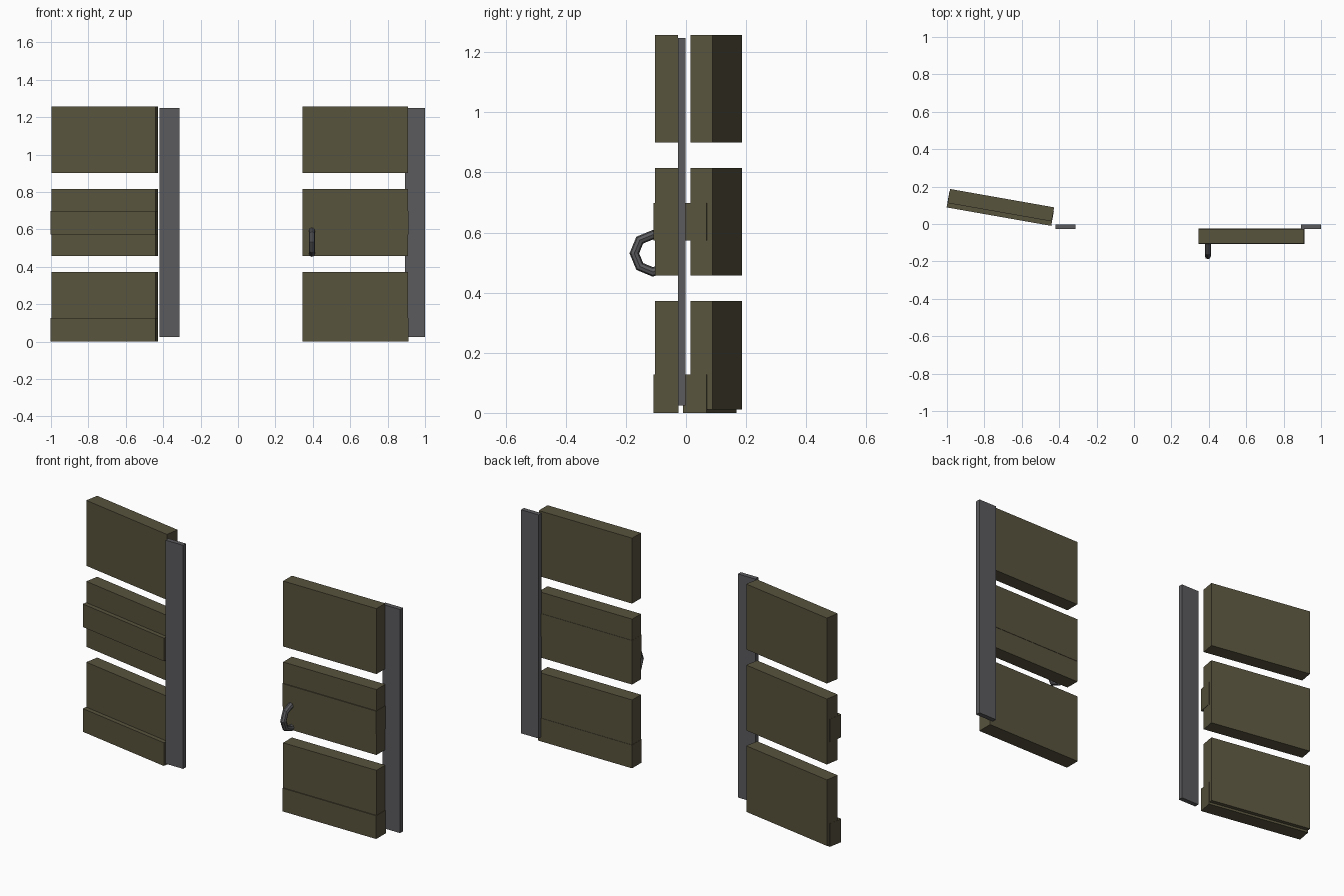
import bpy, math
from mathutils import Matrix, Vector

if "Cube" in bpy.data.objects:
    bpy.data.objects.remove(bpy.data.objects["Cube"])


def material(name, rgb):
    m = bpy.data.materials.new(name)
    m.diffuse_color = (*rgb, 1)
    m.use_nodes = True
    m.node_tree.nodes["Principled BSDF"].inputs["Base Color"].default_value = m.diffuse_color
    return m


wood = material("olive_wood", (0.098, 0.087, 0.048))
metal = material("grey_metal", (0.105, 0.105, 0.112))


def box(name, lo, hi, mat, frame=Matrix()):
    """Axis-aligned box from two corners, placed by an optional frame."""
    lo, hi = Vector(lo), Vector(hi)
    bpy.ops.mesh.primitive_cube_add(size=1)
    ob = bpy.context.object
    ob.name = name
    ob.data.transform(frame @ Matrix.Translation((lo + hi) / 2)
                      @ Matrix.Diagonal((*(hi - lo), 1)))
    ob.data.materials.append(mat)
    return ob


PANELS = [(0.012, 0.373), (0.457, 0.815), (0.900, 1.258)]
BATTENS = [(0.0, 0.127), (0.573, 0.699)]
W, T = 0.565, 0.076      # door width and board thickness


def door(side, frame, batten_y):
    # three boards, with battens on the lower two
    for i, (a, b) in enumerate(PANELS):
        box(f"{side}_board_{i + 1}", (-W, -T, a), (0, 0, b), wood, frame)
    for i, (a, b) in enumerate(BATTENS):
        box(f"{side}_batten_{i + 1}", (-W - 0.001, batten_y[0], a),
            (0.002, batten_y[1], b), wood, frame)


# closed right door and ajar left door
door("right", Matrix.Translation((0.910, -0.027, 0)), (-0.081, 0.002))
door("left", Matrix.Translation((-0.427, 0.089, 0))
     @ Matrix.Rotation(math.radians(-10), 4, 'Z'), (-0.100, -0.020))

# metal posts
for side, x in (("left", -0.419), ("right", 0.894)):
    box(side + "_post", (x, -0.027, 0.025), (x + 0.106, -0.002, 1.248), metal)

# ring handle, half sunk into the middle board of the right door
bpy.ops.mesh.primitive_torus_add(major_segments=8, minor_segments=8,
                                 major_radius=0.062, minor_radius=0.016)
handle = bpy.context.object
handle.name = "ring_handle"
handle.data.transform(Matrix.Translation((0.395, -0.110, 0.531))
                      @ Matrix.Rotation(math.radians(90), 4, 'Y'))
handle.data.materials.append(metal)
